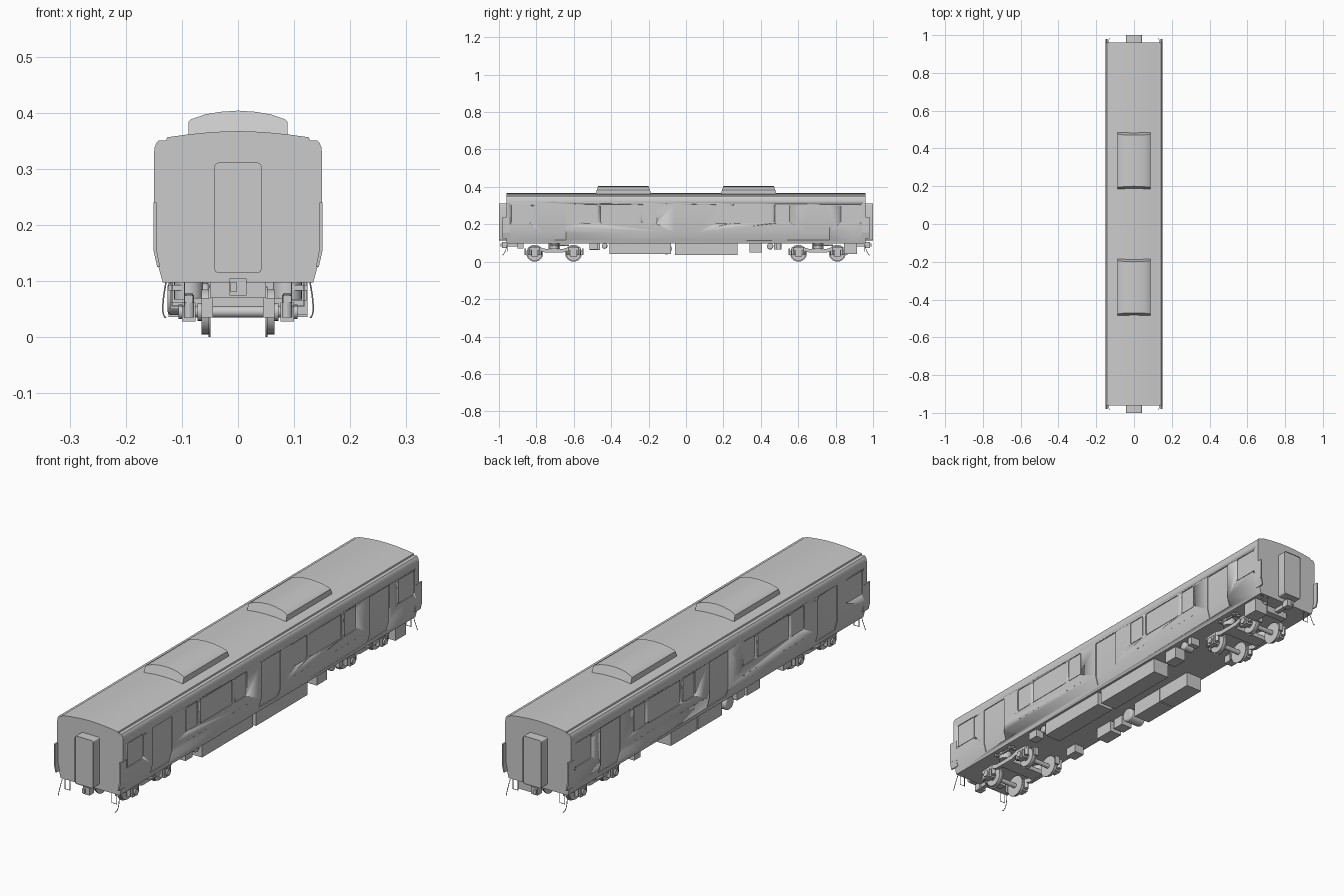
import bpy, bmesh, math
from mathutils import Matrix, Vector

if "Cube" in bpy.data.objects:
    bpy.data.objects.remove(bpy.data.objects["Cube"])

SIDES = (-1, 1)


def finish(bm, name, angle=30, bevel=0):
    bmesh.ops.recalc_face_normals(bm, faces=bm.faces)
    me = bpy.data.meshes.new(name)
    bm.to_mesh(me)
    bm.free()
    ob = bpy.data.objects.new(name, me)
    bpy.context.collection.objects.link(ob)
    if bevel:
        m = ob.modifiers.new("bevel", 'BEVEL')
        m.width, m.segments, m.limit_method = bevel, 2, 'ANGLE'
    bpy.ops.object.select_all(action='DESELECT')
    bpy.context.view_layer.objects.active = ob
    ob.select_set(True)
    bpy.ops.object.shade_smooth_by_angle(angle=math.radians(angle))
    return ob


def prism(bm, pts, a, b, axis='y'):
    """Extrude a closed outline: (x,z) points along y, or (y,z) points along x."""
    def place(p, t):
        return (p[0], t, p[1]) if axis == 'y' else (t, p[0], p[1])
    lo = [bm.verts.new(place(p, a)) for p in pts]
    hi = [bm.verts.new(place(p, b)) for p in pts]
    bm.faces.new(lo)
    bm.faces.new(hi[::-1])
    for i in range(len(pts)):
        j = (i + 1) % len(pts)
        bm.faces.new((lo[i], hi[i], hi[j], lo[j]))
    return lo + hi


def box(bm, x0, x1, y0, y1, z0, z1):
    return prism(bm, [(x0, z0), (x1, z0), (x1, z1), (x0, z1)], y0, y1)


def cyl(bm, c, r, length, axis='x', seg=24, r2=None):
    rot = {'x': Matrix.Rotation(math.pi / 2, 4, 'Y'), 'z': Matrix(),
           'y': Matrix.Rotation(math.pi / 2, 4, 'X')}[axis]
    bmesh.ops.create_cone(bm, cap_ends=True, segments=seg, radius1=r, radius2=r2 or r,
                          depth=length, matrix=Matrix.Translation(c) @ rot)


def round_rect(cu, cv, w, h, r, n=4):
    pts = []
    for k, (su, sv) in enumerate(((1, 1), (-1, 1), (-1, -1), (1, -1))):
        for i in range(n + 1):
            a = math.pi / 2 * (k + i / n)
            pts.append((cu + su * (w / 2 - r) + r * math.cos(a),
                        cv + sv * (h / 2 - r) + r * math.sin(a)))
    return pts


def mirrored(half):
    return half + [(-x, z) for x, z in reversed(half) if x > 0]


def wire(name, pts, r, cyclic=False):
    cu = bpy.data.curves.new(name, 'CURVE')
    cu.dimensions, cu.bevel_depth, cu.bevel_resolution = '3D', r, 1
    cu.use_fill_caps = True
    sp = cu.splines.new('POLY')
    sp.points.add(len(pts) - 1)
    for p, q in zip(sp.points, pts):
        p.co = (*q, 1)
    sp.use_cyclic_u = cyclic
    bpy.context.collection.objects.link(bpy.data.objects.new(name, cu))


# Body shell: tumblehome sides, gutter notch and shallow arched roof
half = [(.134, .097), (.15, .155), (.15, .325), (.1485, .338), (.146, .345), (.142, .35),
        (.128, .3505), (.1265, .356), (.09, .361), (.045, .3655), (0, .367)]
bm = bmesh.new()
prism(bm, mirrored(half), -.96, .96)
body = finish(bm, "body_shell")

# Recesses for windows and doors
windows = [(s * y, w) for s in SIDES for y, w in
           ((.195, .078), (.355, .205), (.515, .078), (.88, .105))]
bm = bmesh.new()
for s in SIDES:
    for y, w in windows:
        prism(bm, round_rect(y, .255, w, .1, .008), s * .1465, s * .2, 'x')
    for y in (-.705, 0, .705):
        d = .0035
        pts = [(.2, .117), (.2, .305), (.15 - d, .305), (.15 - d, .155), (.1395 - d, .117)]
        prism(bm, [(s * x, z) for x, z in pts], y - .063, y + .063)
cutter = finish(bm, "opening_cutter")
cutter.hide_render = True
bo = body.modifiers.new("openings", 'BOOLEAN')
bo.object, bo.solver = cutter, 'EXACT'
bpy.context.view_layer.objects.active = body
while body.modifiers[0] != bo:
    bpy.ops.object.modifier_move_up(modifier=bo.name)
bpy.ops.object.modifier_apply(modifier=bo.name)
bpy.data.objects.remove(cutter)

# Window panes set into the recesses
bm = bmesh.new()
for s in SIDES:
    for y, w in windows:
        prism(bm, round_rect(y, .255, w - .006, .094, .006), s * .146, s * .1485, 'x')
finish(bm, "window_panes")

# Roof air-conditioning units with sloping ends
for s, label in ((-1, "front"), (1, "rear")):
    bm = bmesh.new()
    top = [(.088, .355), (.088, .384), (.084, .388), (.058, .397), (.03, .4015), (0, .4035)]
    for v in prism(bm, mirrored(top), -.152, .152):
        v.co.y -= math.copysign((v.co.z - .355) * .35, v.co.y)
        v.co.y += s * .335
    finish(bm, label + "_roof_unit")

for s, label in ((-1, "front"), (1, "rear")):
    # Gangway: rounded frame around a slightly sunken door
    bm = bmesh.new()
    prism(bm, round_rect(0, .2125, .084, .197, .008), s * .955, s * 1.0)
    face = max(bm.faces, key=lambda f: s * f.calc_center_median().y)
    bmesh.ops.inset_region(bm, faces=[face], thickness=.004)
    bmesh.ops.translate(bm, verts=face.verts[:], vec=(0, -s * .004, 0))
    finish(bm, label + "_gangway")

    # Corner guard plates
    bm = bmesh.new()
    for k in SIDES:
        box(bm, k * .145, k * .151, s * .94, s * .98, .155, .24)
        prism(bm, [(k * .139, .125), (k * .144, .125), (k * .151, .156), (k * .145, .156)],
              s * .94, s * .98)
    finish(bm, label + "_corner_plates")

    # Coupler and draft gear
    bm = bmesh.new()
    box(bm, -.009, .009, s * .88, s * .965, .08, .096)
    box(bm, -.015, .015, s * .955, s * .985, .074, .104)
    box(bm, -.013, -.003, s * .98, s * .993, .08, .098)
    box(bm, -.05, .05, s * .87, s * .9, .07, .098)
    finish(bm, label + "_coupler")

    # Step stirrups and hanging hoses
    for k, side in ((-1, "left"), (1, "right")):
        wire(f"{label}_{side}_step", [(k * x, s * .955, z) for x, z in
             ((.095, .1), (.095, .055), (.118, .055), (.118, .1))], .0015, True)
        wire(f"{label}_{side}_hose", [(k * (.128 + .006 * math.sin(t * 3)),
             s * (.955 + .008 * math.sin(t * 2) + .022 * t * t), .1 - .065 * math.sin(t * 1.57))
             for t in (i / 8 for i in range(9))], .0014)

    # Bogie wheelsets
    by = s * .705
    for e, end in ((-1, "a"), (1, "b")):
        y = by + e * .104
        bm = bmesh.new()
        cyl(bm, (0, y, .045), .01, .2, seg=16)
        for k in SIDES:
            cyl(bm, (k * .051, y, .045), .045, .004, seg=32)
            cyl(bm, (k * .058, y, .045), .04, .014, seg=32)
            cyl(bm, (k * .067, y, .045), .016, .01, seg=20)
        finish(bm, f"{label}_wheelset_{end}")

    # Bogie frame: cranked side beams, axle boxes, springs, bolster, dampers
    bm = bmesh.new()
    beam = [(-.14, .062), (-.085, .062), (-.05, .05), (.05, .05), (.085, .062), (.14, .062),
            (.14, .074), (.08, .078), (.045, .068), (-.045, .068), (-.08, .078), (-.14, .074)]
    for k in SIDES:
        prism(bm, [(by + y, z) for y, z in beam], k * .08, k * .095, 'x')
        for e in SIDES:
            y = by + e * .104
            box(bm, k * .076, k * .1, y - .018, y + .018, .028, .062)
            cyl(bm, (k * .102, y, .045), .013, .008, seg=16)
            for q in SIDES:
                cyl(bm, (k * .087, y + q * .027, .055), .009, .04, 'z', 12)
            box(bm, k * .045, k * .065, y + e * .05 - .004, y + e * .05 + .004, .035, .07)
        cyl(bm, (k * .088, by, .082), .026, .03, 'z', 20)
        cyl(bm, (k * .112, by + .03, .088), .005, .1, 'y', 12)
        box(bm, k * .09, k * .124, by - .025, by - .015, .083, .093)
        box(bm, k * .09, k * .124, by + .06, by + .07, .083, .093)
    box(bm, -.09, .09, by - .03, by + .03, .052, .07)
    box(bm, -.03, .03, by - .03, by + .03, .068, .1)
    finish(bm, label + "_bogie_frame")

# Underfloor equipment boxes
bm = bmesh.new()
for x0, x1, y0, y1, z0 in ((.05, .124, -.41, -.08, .04), (.05, .124, -.06, .275, .036),
                           (.07, .12, .34, .405, .048), (.08, .122, .485, .508, .065),
                           (.085, .122, -.515, -.47, .065), (.065, .124, .845, .915, .04),
                           (-.124, -.05, -.055, .1, .036), (-.124, -.05, .105, .275, .036),
                           (-.12, -.07, -.21, -.16, .055), (-.12, -.065, -.31, -.225, .05),
                           (-.12, -.075, -.515, -.46, .062), (-.122, -.085, .47, .51, .065)):
    box(bm, x0, x1, y0, y1, z0, .099)
finish(bm, "underfloor_boxes")

# Underfloor air tanks with domed ends
for name, x, y, z, r, length in (("main_air_tank", -.088, -.105, .068, .029, .075),
                                 ("front_air_tank", .095, -.435, .084, .015, .05),
                                 ("rear_air_tank", .095, .45, .082, .017, .05)):
    bm = bmesh.new()
    cyl(bm, (x, y, z), r, length, 'x', 24)
    finish(bm, name, 40, .006)

# Small bracket row along the lower side panels
bm = bmesh.new()
for s in SIDES:
    for y in (.16, .2, .24, .42, .46, .5, .54):
        for e in SIDES:
            box(bm, s * .149, s * .1508, e * y - .006, e * y + .006, .166, .1685)
finish(bm, "side_brackets")
